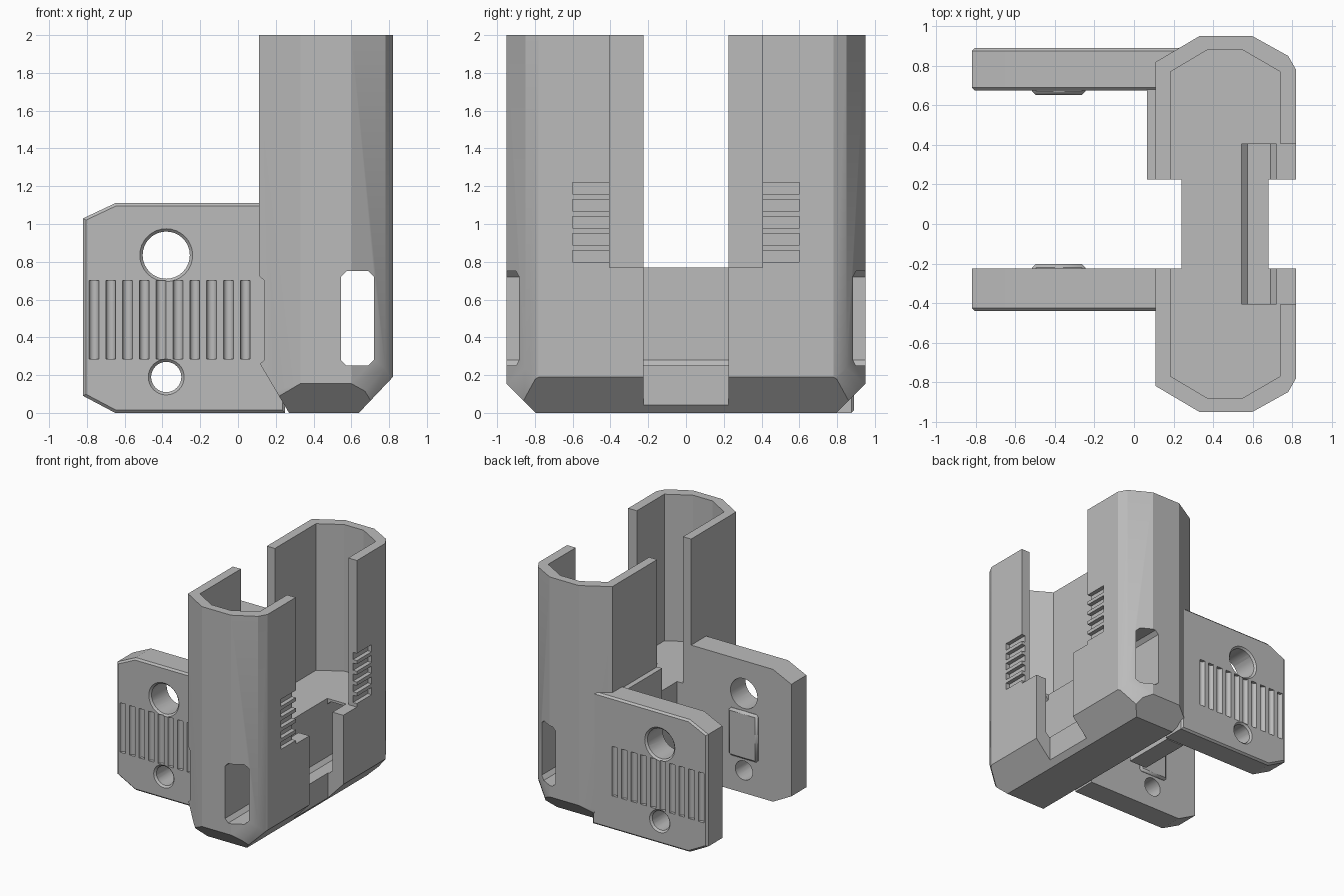
import bpy, bmesh, math
from mathutils import Vector, Matrix

cube = bpy.data.objects.get("Cube")
if cube:
    bpy.data.objects.remove(cube, do_unlink=True)

grey = bpy.data.materials.new("plain grey")
grey.use_nodes = True
grey.diffuse_color = (0.5, 0.5, 0.5, 1)
grey.node_tree.nodes["Principled BSDF"].inputs["Base Color"].default_value = (0.5, 0.5, 0.5, 1)


def to_object(name, bm):
    bmesh.ops.recalc_face_normals(bm, faces=bm.faces)
    mesh = bpy.data.meshes.new(name)
    bm.to_mesh(mesh)
    bm.free()
    mesh.materials.append(grey)
    obj = bpy.data.objects.new(name, mesh)
    bpy.context.collection.objects.link(obj)
    return obj


def add_prism(bm, points, axis, lo, hi):
    place = {"x": lambda a, b, t: (t, a, b),
             "y": lambda a, b, t: (a, t, b),
             "z": lambda a, b, t: (a, b, t)}[axis]
    low = [bm.verts.new(place(a, b, lo)) for a, b in points]
    top = [bm.verts.new(place(a, b, hi)) for a, b in points]
    bm.faces.new(low)
    bm.faces.new(top[::-1])
    n = len(points)
    for i in range(n):
        j = (i + 1) % n
        bm.faces.new((low[i], low[j], top[j], top[i]))


def prism(name, points, axis, lo, hi):
    bm = bmesh.new()
    add_prism(bm, points, axis, lo, hi)
    return to_object(name, bm)


def rect(a0, a1, b0, b1, c=0):
    if not c:
        return [(a0, b0), (a1, b0), (a1, b1), (a0, b1)]
    return [(a0 + c, b0), (a1 - c, b0), (a1, b0 + c), (a1, b1 - c),
            (a1 - c, b1), (a0 + c, b1), (a0, b1 - c), (a0, b0 + c)]


def circle(x, z, r, n=32):
    return [(x + r * math.cos(math.tau * i / n), z + r * math.sin(math.tau * i / n)) for i in range(n)]


def cut(obj, *cutters):
    bpy.context.view_layer.objects.active = obj
    for c in cutters:
        mod = obj.modifiers.new("cut", "BOOLEAN")
        mod.operation = "DIFFERENCE"
        mod.solver = "EXACT"
        mod.object = c
        bpy.ops.object.modifier_apply(modifier=mod.name)


def mirror_y(half):
    return half + [(x, -y) for x, y in reversed(half)]


# Shared cutters
cavity = prism("cavity_cutter", mirror_y([(0.185, 0.77), (0.37, 0.88), (0.55, 0.88), (0.74, 0.77)]),
               "z", 0.77, 2.2)
cutters = [cavity]


def cutter(name, *args):
    c = prism(name + "_cutter", *args)
    cutters.append(c)
    return c


# Main housing: long faceted column with chamfered foot
bm = bmesh.new()
add_prism(bm, mirror_y([(0.11, 0.82), (0.33, 0.95), (0.60, 0.95), (0.78, 0.85), (0.82, 0.78)]), "z", 0, 2)
planes = [((0.82, 0, 0.19), (0.19, 0, -0.18)), ((0.11, 0, 0.27), (-0.27, 0, -0.16))]
for s in (-1, 1):
    planes += [((0, 0.95 * s, 0.155), (0, s, -1)),
               ((0.69, 0.87 * s, 0.06), (1, s, -0.4)),
               ((0.22, 0.87 * s, 0.06), (-1, s, -0.4))]
for point, normal in planes:
    bmesh.ops.bisect_plane(bm, geom=bm.verts[:] + bm.edges[:] + bm.faces[:], dist=1e-5,
                           plane_co=point, plane_no=Vector(normal).normalized(), clear_outer=True)
    bmesh.ops.holes_fill(bm, edges=[e for e in bm.edges if e.is_boundary], sides=0)
housing = to_object("housing", bm)

# Slots, through windows and grip clearance in the housing
cut(housing, cavity,
    cutter("wide_slot", rect(0.70, 1, -0.405, 0.405), "z", 0.77, 2.2),
    cutter("outer_slot", rect(0.68, 1, -0.225, 0.225), "z", -0.1, 2.2),
    cutter("inner_slot", rect(-0.1, 0.24, -0.225, 0.225), "z", -0.1, 2.2),
    cutter("window", rect(0.545, 0.72, 0.25, 0.75, 0.03), "y", -1.2, 1.2),
    cutter("well", rect(0.545, 0.72, -0.405, 0.405), "z", 0.5, 0.9),
    cutter("clearance", [(0, 0.25), (0.105, 0.25), (0.14, 0.28), (0.14, 0.70), (0.105, 0.73), (0, 0.73)],
           "y", -1.2, -0.44))

# Rows of short vents beside the wide slot
bm = bmesh.new()
for s in (-1, 1):
    for i in range(5):
        z = 0.83 + i * 0.09
        add_prism(bm, rect(*sorted((0.35 * s, 0.6 * s)), z - 0.03, z + 0.03), "x", 0.785, 0.9)
vents = to_object("vent_cutter", bm)
cutters.append(vents)
cut(housing, vents)

# Side plates with holes, finger grooves and inner pads
plate_outline = [(-0.82, 0.09), (-0.65, 0), (0.25, 0), (0.25, 1.11), (-0.65, 1.11), (-0.82, 1.03)]
parts = [housing]
for label, out_y, in_y in (("front", -0.44, -0.225), ("back", 0.89, 0.675)):
    s = 1 if out_y > in_y else -1
    bm = bmesh.new()
    add_prism(bm, plate_outline, "y", out_y, in_y)
    bmesh.ops.recalc_face_normals(bm, faces=bm.faces)
    sides = (out_y, in_y) if label == "back" else (out_y,)
    rim = [e for e in bm.edges if any(all(abs(v.co.y - y) < 1e-4 for v in e.verts) for y in sides)]
    bmesh.ops.bevel(bm, geom=rim, offset=0.015, segments=1, affect="EDGES")
    plate = to_object(label + "_plate", bm)

    bm = bmesh.new()
    for i in range(10):
        add_prism(bm, circle(-0.763 + i * 0.089, out_y, 0.026, 16), "z", 0.285, 0.70)
    grooves = to_object("groove_cutter", bm)
    cutters.append(grooves)
    cut(plate, cavity, grooves)
    for z, r in ((0.835, 0.125), (0.19, 0.08)):
        bore = cutter("bore", circle(-0.38, z, r), "y", out_y + 0.1 * s, in_y - 0.1 * s)
        bm = bmesh.new()
        bmesh.ops.create_cone(bm, cap_ends=True, segments=32, radius1=r - 0.005, radius2=r + 0.035, depth=0.04,
                              matrix=Matrix.Translation((-0.38, out_y, z)) @ Matrix.Rotation(-s * math.pi / 2, 4, "X"))
        sink = to_object("countersink_cutter", bm)
        cutters.append(sink)
        cut(plate, bore, sink)

    pad = prism(label + "_pad", rect(-0.515, -0.245, 0.29, 0.69), "y", in_y + 0.03 * s, in_y - 0.022 * s)
    bevel = pad.modifiers.new("bevel", "BEVEL")
    bevel.width = 0.018
    bevel.segments = 1
    parts += [plate, pad]

# Thickened web between housing and back plate
web = prism("web", rect(0.065, 0.23, 0.225, 0.68), "z", 0, 1.1)
cut(web, cavity)
parts.append(web)

for c in cutters:
    bpy.data.objects.remove(c, do_unlink=True)

# Round bores read smooth, facets stay crisp
bpy.ops.object.select_all(action="DESELECT")
for p in parts:
    p.select_set(True)
bpy.context.view_layer.objects.active = housing
bpy.ops.object.shade_smooth_by_angle(angle=math.radians(25))
